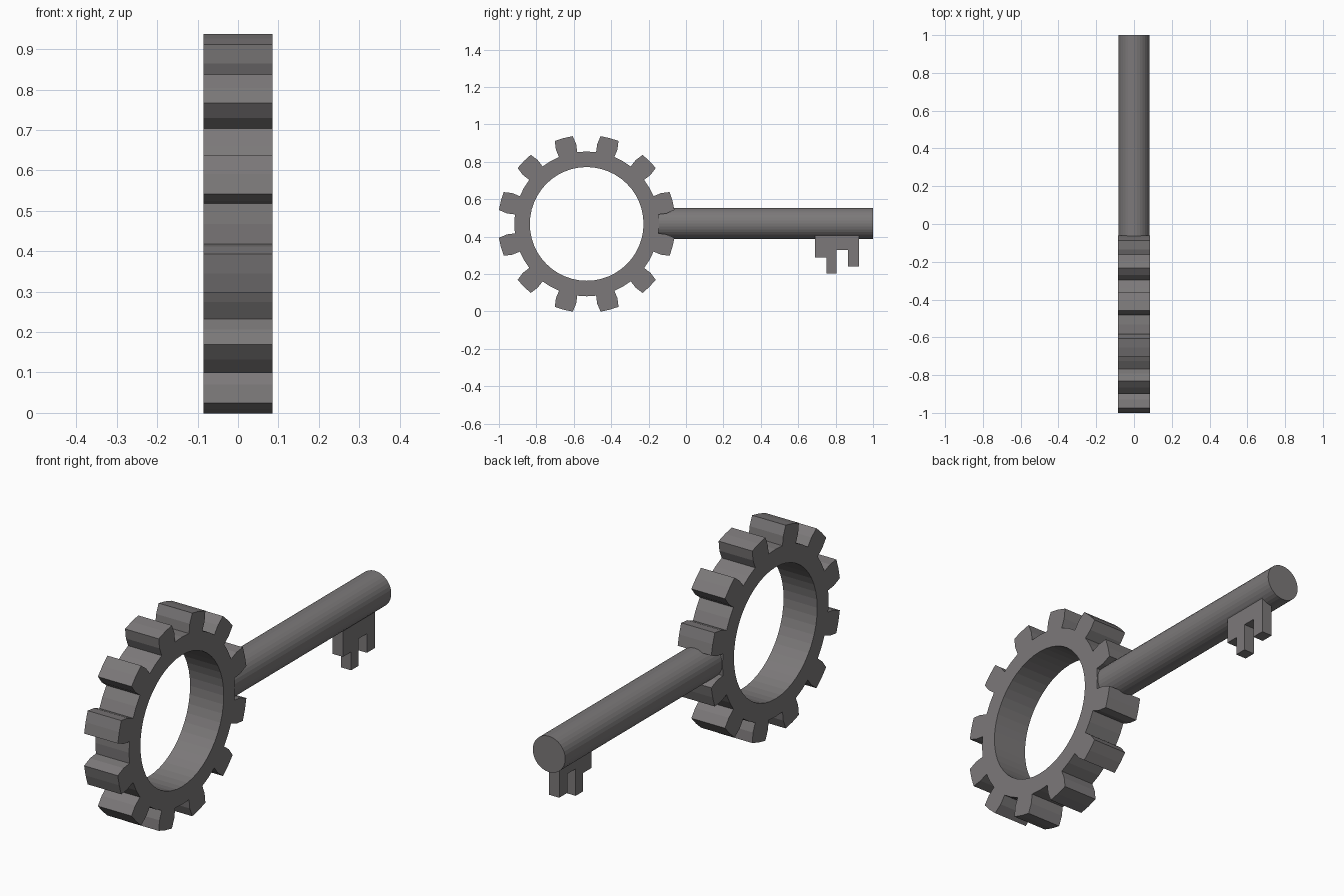
import bpy
import bmesh
from math import sin, cos, radians, pi
from mathutils import Matrix, Vector

cube = bpy.data.objects.get("Cube")
if cube:
    bpy.data.objects.remove(cube, do_unlink=True)

GEAR_Y, GEAR_Z = -0.531, 0.468
TEETH = 12

steel = bpy.data.materials.new("dark_steel")
steel.use_nodes = True
colour = (0.2, 0.19, 0.192, 1)
steel.diffuse_color = colour
steel.node_tree.nodes["Principled BSDF"].inputs["Base Color"].default_value = colour


def finish(name, bm):
    bmesh.ops.recalc_face_normals(bm, faces=bm.faces)
    mesh = bpy.data.meshes.new(name)
    bm.to_mesh(mesh)
    bm.free()
    mesh.materials.append(steel)
    obj = bpy.data.objects.new(name, mesh)
    bpy.context.collection.objects.link(obj)
    return obj


def extrude_x(bm, faces, width):
    """Thicken flat faces along +x."""
    result = bmesh.ops.extrude_face_region(bm, geom=faces, use_keep_orig=True)
    verts = [v for v in result["geom"] if isinstance(v, bmesh.types.BMVert)]
    bmesh.ops.translate(bm, verts=verts, vec=(width, 0, 0))


def polar(radius, degrees, x):
    a = radians(degrees)
    return Vector((x, GEAR_Y + radius * cos(a), GEAR_Z + radius * sin(a)))


# Toothed ring bow: one tooth outline repeated around the hole
# Each entry: hole angle, outline points (radius, angle) from the tooth centre
HOLE, ROOT, FLANK, TIP, HALF = 0.304, 0.387, 0.43, 0.475, 0.086
tooth = [(ROOT, -7.5), (FLANK, -7.5), (TIP, -6), (TIP, 0),
         (TIP, 6), (FLANK, 7.5), (ROOT, 7.5)]
bm = bmesh.new()
faces = []
for k in range(TEETH):
    mid = 15 + k * 360 / TEETH
    inner = [(HOLE, 7.5), (HOLE, 0), (HOLE, -7.5)]
    pieces = [tooth + inner]
    for a in (7.5, 15):
        pieces.append([(ROOT, a), (ROOT, a + 7.5), (HOLE, a + 7.5), (HOLE, a)])
    for piece in pieces:
        faces.append(bm.faces.new([bm.verts.new(polar(r, mid + a, -HALF)) for r, a in piece]))
bmesh.ops.remove_doubles(bm, verts=bm.verts, dist=0.0005)
extrude_x(bm, bm.faces[:], 2 * HALF)
finish("gear_bow", bm)

# Round shaft, running back from inside the ring
START, END = -0.19, 1.0
bm = bmesh.new()
bmesh.ops.create_cone(bm, cap_ends=True, segments=32, radius1=0.083, radius2=0.083,
                      depth=END - START,
                      matrix=Matrix.Translation((0, (START + END) / 2, 0.47))
                      @ Matrix.Rotation(pi / 2, 4, "X"))
finish("shaft", bm)

# Stepped bit under the shaft tip, set to one side
outline = [(0.69, 0.44), (0.69, 0.288), (0.75, 0.288), (0.75, 0.203), (0.805, 0.203),
           (0.805, 0.328), (0.865, 0.328), (0.865, 0.24), (0.925, 0.24), (0.925, 0.44)]
bm = bmesh.new()
face = bm.faces.new([bm.verts.new((0, y, z)) for y, z in outline])
extrude_x(bm, [face], 0.053)
finish("key_bit", bm)
